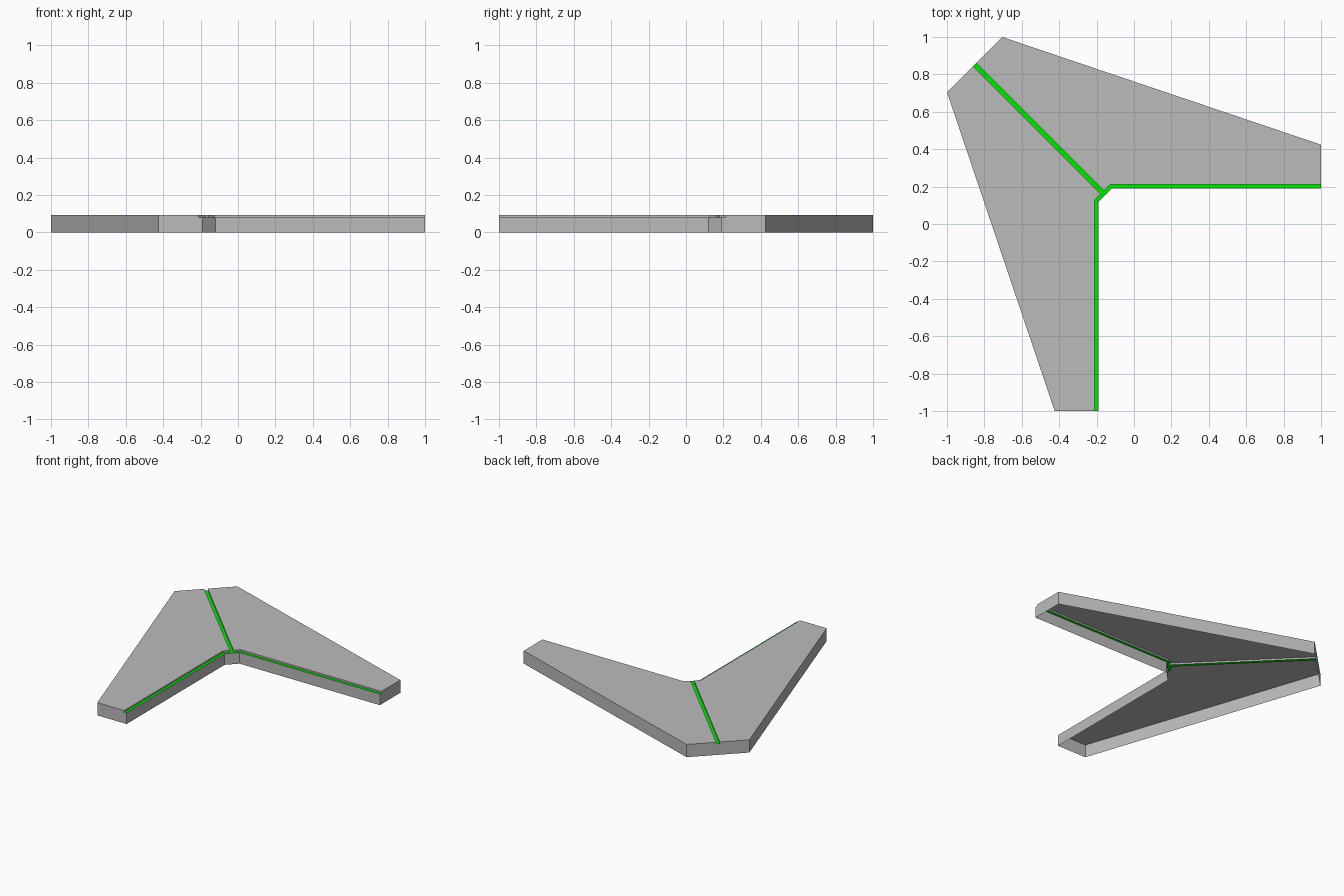
import bpy
import bmesh
from mathutils import Matrix

cube = bpy.data.objects.get("Cube")
if cube:
    bpy.data.objects.remove(cube, do_unlink=True)

TOP, LEDGE = 0.092, 0.08


def material(name, color):
    mat = bpy.data.materials.new(name)
    mat.use_nodes = True
    mat.diffuse_color = color
    mat.node_tree.nodes["Principled BSDF"].inputs["Base Color"].default_value = color
    return mat


def face(bm, points):
    bm.faces.new([bm.verts.new(p) for p in points])


def flat(bm, points, z):
    face(bm, [(x, y, z) for x, y in points])


def wall(bm, p, q, low, high):
    face(bm, [(*p, low), (*q, low), (*q, high), (*p, high)])


def finish(bm, name, mat):
    # Mirror the half across the diagonal, swapping x with -y
    swap = Matrix(((0, -1, 0, 0), (-1, 0, 0, 0), (0, 0, 1, 0), (0, 0, 0, 1)))
    copy = bmesh.ops.duplicate(bm, geom=bm.verts[:] + bm.edges[:] + bm.faces[:])["geom"]
    bmesh.ops.transform(bm, matrix=swap,
                        verts=[g for g in copy if isinstance(g, bmesh.types.BMVert)])
    bmesh.ops.reverse_faces(bm, faces=[g for g in copy if isinstance(g, bmesh.types.BMFace)])
    bmesh.ops.remove_doubles(bm, verts=bm.verts[:], dist=0.0005)
    mesh = bpy.data.meshes.new(name)
    bm.to_mesh(mesh)
    bm.free()
    mesh.materials.append(mat)
    bpy.context.collection.objects.link(bpy.data.objects.new(name, mesh))


# Outline of one half, anticlockwise from the inner corner
notch_mid, notch, tip_in = (-0.155, 0.155), (-0.12, 0.19), (1, 0.19)
tip_step, tip_out, tail = (1, 0.21), (1, 0.424), (-0.705, 1)
groove_end, tail_mid = (-0.844, 0.861), (-0.8525, 0.8525)
groove_start, step, ledge_mid = (-0.1605, 0.1775), (-0.128, 0.21), (-0.169, 0.169)

# Open-bottomed grey shell: top panel, risers beside the grooves, outer skirt
shell = bmesh.new()
flat(shell, [tip_step, tip_out, tail, groove_end, groove_start, step], TOP)
risers = [groove_end, groove_start, step, tip_step]
for p, q in zip(risers, risers[1:]):
    wall(shell, p, q, LEDGE, TOP)
low_skirt = [notch_mid, notch, tip_in, tip_step]
for p, q in zip(low_skirt, low_skirt[1:]):
    wall(shell, p, q, 0, LEDGE)
high_skirt = [tip_step, tip_out, tail, groove_end]
for p, q in zip(high_skirt, high_skirt[1:]):
    wall(shell, p, q, 0, TOP)
wall(shell, groove_end, tail_mid, 0, LEDGE)
finish(shell, "wing_shell", material("grey", (0.5, 0.5, 0.5, 1)))

# Green sunken strips: inner-edge ledge and central groove floor
strips = bmesh.new()
flat(strips, [notch, tip_in, tip_step, step], LEDGE)
flat(strips, [notch_mid, notch, step, groove_start, ledge_mid], LEDGE)
flat(strips, [ledge_mid, groove_start, groove_end, tail_mid], LEDGE)
finish(strips, "green_strips", material("green", (0.0, 0.8, 0.0, 1)))
